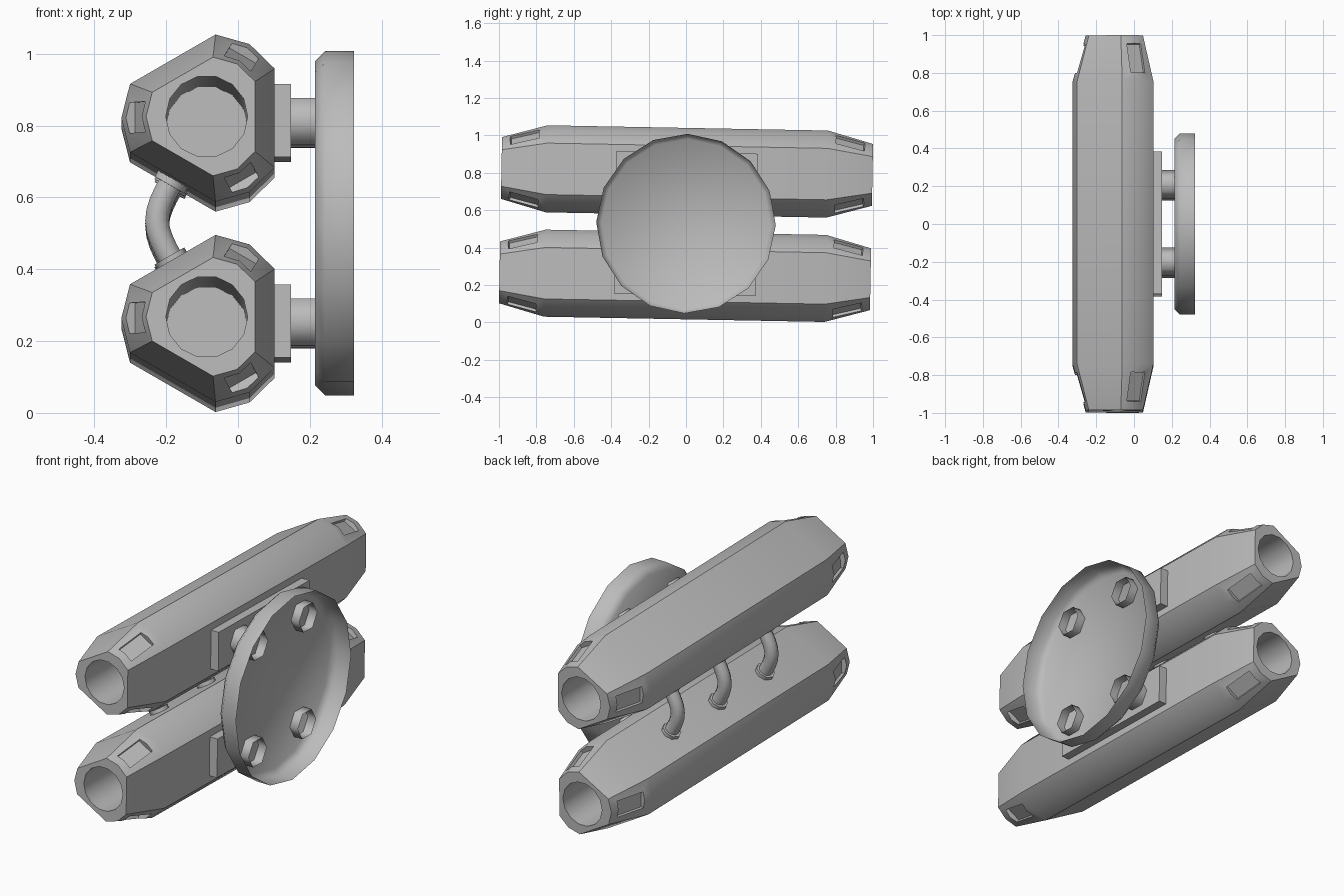
import bpy, bmesh
from math import sin, cos, pi, radians, atan2
from mathutils import Matrix, Vector

cube = bpy.data.objects.get("Cube")
if cube:
    bpy.data.objects.remove(cube, do_unlink=True)

grey = bpy.data.materials.new("plain_grey")
grey.use_nodes = True
grey.diffuse_color = (0.5, 0.5, 0.5, 1)
grey.node_tree.nodes["Principled BSDF"].inputs["Base Color"].default_value = (0.5, 0.5, 0.5, 1)

# The whole assembly leans slightly back about its centre
MID_Z = 0.528
TILT = Matrix.Translation((0, 0, MID_Z)) @ Matrix.Rotation(radians(-1.07), 4, 'X')
LEVEL = 0.279        # height of each barrel above / below the centre
AXIS_X = -0.087      # barrel axis


def make_object(name, bm):
    bmesh.ops.recalc_face_normals(bm, faces=bm.faces)
    mesh = bpy.data.meshes.new(name)
    bm.to_mesh(mesh)
    bm.free()
    mesh.materials.append(grey)
    obj = bpy.data.objects.new(name, mesh)
    bpy.context.collection.objects.link(obj)
    return obj


def finish(obj, angle):
    """Lean the part with the assembly and smooth it, keeping sharp edges."""
    obj.data.transform(TILT)
    bpy.ops.object.select_all(action='DESELECT')
    obj.select_set(True)
    bpy.context.view_layer.objects.active = obj
    bpy.ops.object.shade_smooth_by_angle(angle=radians(angle))


def loft(bm, rings, cap_start=True, cap_end=True):
    rows = [[bm.verts.new(p) for p in ring] for ring in rings]
    n = len(rows[0])
    for a, b in zip(rows, rows[1:]):
        for i in range(n):
            bm.faces.new((a[i], a[(i + 1) % n], b[(i + 1) % n], b[i]))
    if cap_start:
        bm.faces.new(rows[0])
    if cap_end:
        bm.faces.new(rows[-1])


def x_ring(x, radius, sides, y=0, z=0):
    return [(x, y + radius * cos(2 * pi * i / sides), z + radius * sin(2 * pi * i / sides))
            for i in range(sides)]


def barrel_ring(y, scale, z):
    """Triangular section with three broad, bevelled corners."""
    ring = []
    for corner in (60, 180, 300):
        for offset, radius in ((-24, 0.234), (0, 0.238), (24, 0.234)):
            a = radians(corner + offset)
            ring.append((AXIS_X + scale * radius * cos(a), y, z + scale * radius * sin(a)))
    return ring


def bore_cutter(y0, y1, z):
    bm = bmesh.new()
    loft(bm, [[(AXIS_X + 0.114 * cos(2 * pi * i / 14), y, z + 0.114 * sin(2 * pi * i / 14))
               for i in range(14)] for y in (y0, y1)])
    return make_object("bore_cutter", bm)


def slot_cutter(corner, end, z):
    """Box sunk into the tapered corner, aligned with its slope."""
    slope = atan2(0.069, 0.242)
    bm = bmesh.new()
    place = (Matrix.Translation((AXIS_X, 0, z)) @ Matrix.Rotation(-radians(corner), 4, 'Y')
             @ Matrix.Translation((0.202, end * 0.872, 0))
             @ Matrix.Rotation(end * slope, 4, 'Z')
             @ Matrix.Diagonal((0.05, 0.16, 0.085, 1)))
    bmesh.ops.create_cube(bm, size=1, matrix=place)
    return make_object("slot_cutter", bm)


def carve(obj, cutters):
    bpy.context.view_layer.objects.active = obj
    for cutter in cutters:
        cutter.hide_render = True
        mod = obj.modifiers.new("cut", 'BOOLEAN')
        mod.operation = 'DIFFERENCE'
        mod.solver = 'EXACT'
        mod.object = cutter
        bpy.ops.object.modifier_apply(modifier=mod.name)
        bpy.data.objects.remove(cutter, do_unlink=True)


for label, side in (("upper", 1), ("lower", -1)):
    z = side * LEVEL

    # Barrel with tapered ends, bores and corner slots
    bm = bmesh.new()
    loft(bm, [barrel_ring(y, s, z) for y, s in
              ((-0.992, 0.71), (-0.75, 1), (0.75, 1), (0.992, 0.71))])
    barrel = make_object(label + "_barrel", bm)
    cutters = [bore_cutter(-1.1, 0.6, z), bore_cutter(0.65, 1.1, z)]
    cutters += [slot_cutter(c, e, z) for c in (60, 180, 300) for e in (-1, 1)]
    carve(barrel, cutters)
    finish(barrel, 30)

    # Mounting plate
    bm = bmesh.new()
    bmesh.ops.create_cube(bm, size=1, matrix=Matrix.Translation((0.124, 0, z))
                          @ Matrix.Diagonal((0.046, 0.755, 0.203, 1)))
    finish(make_object(label + "_mounting_plate", bm), 30)

    # Open hexagonal struts running through the dish floor
    for end, y in (("front", -0.205), ("back", 0.205)):
        bm = bmesh.new()
        loft(bm, [x_ring(x, 0.0755, 6, y, z) for x in (0.147, 0.262)], False, False)
        finish(make_object(f"{label}_{end}_strut", bm), 62)

# Shallow dish, open on its outer side
bm = bmesh.new()
loft(bm, [x_ring(x, r, 16) for x, r in ((0.215, 0.452), (0.243, 0.48), (0.323, 0.48))],
     True, False)
dish = make_object("base_dish", bm)
finish(dish, 50)

# Curved hoses joining the barrels, with a collar at each end
down_left = Vector((-0.5, 0, -0.866))
for name, y in (("front", -0.39), ("middle", 0), ("back", 0.39)):
    top = Vector((AXIS_X, y, LEVEL)) + down_left * 0.19
    flip = Vector((1, 1, -1))
    curve = bpy.data.curves.new(name + "_hose", 'CURVE')
    curve.dimensions = '3D'
    curve.resolution_u = 8
    curve.bevel_depth = 0.035
    curve.bevel_resolution = 3
    spline = curve.splines.new('BEZIER')
    spline.bezier_points.add(1)
    reach = down_left * 0.115
    for point, m, sign in zip(spline.bezier_points, (Vector((1, 1, 1)), flip), (1, -1)):
        point.handle_left_type = point.handle_right_type = 'FREE'
        point.co = top * m
        point.handle_right = (top + reach * sign) * m
        point.handle_left = (top - reach * sign) * m
    source = bpy.data.objects.new(name + "_hose_path", curve)
    bpy.context.collection.objects.link(source)
    bpy.context.view_layer.update()
    mesh = bpy.data.meshes.new_from_object(
        source.evaluated_get(bpy.context.evaluated_depsgraph_get()))
    bpy.data.objects.remove(source, do_unlink=True)
    mesh.materials.clear()
    mesh.materials.append(grey)
    hose = bpy.data.objects.new(name + "_hose", mesh)
    bpy.context.collection.objects.link(hose)
    finish(hose, 50)

    for label, m in (("upper", Vector((1, 1, 1))), ("lower", flip)):
        bm = bmesh.new()
        turn = (down_left * m).to_track_quat('Z', 'Y').to_matrix().to_4x4()
        bmesh.ops.create_cone(bm, cap_ends=True, segments=8, radius1=0.048, radius2=0.048,
                              depth=0.036, matrix=Matrix.Translation(top * m) @ turn)
        finish(make_object(f"{name}_{label}_hose_collar", bm), 50)
